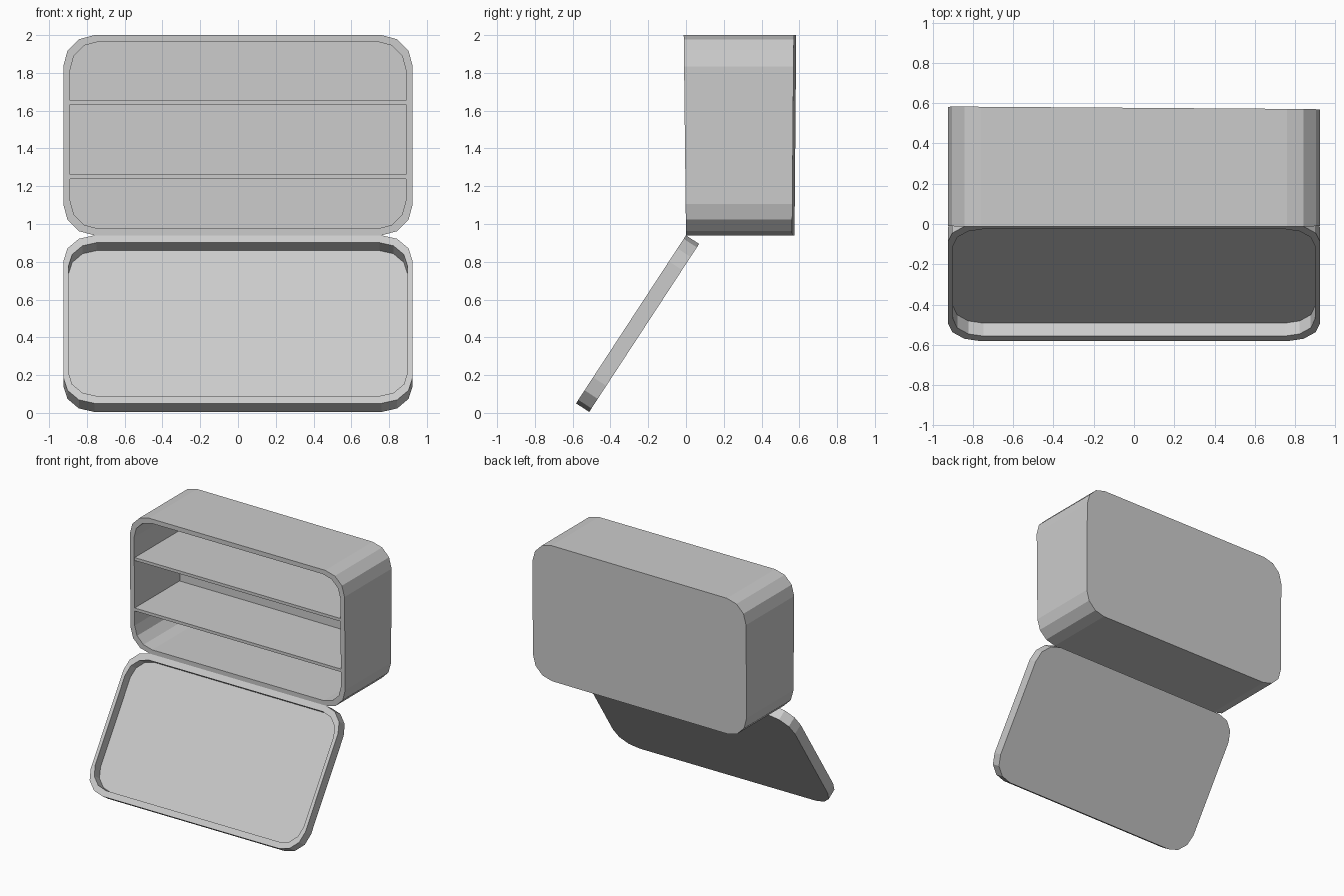
import bpy, bmesh, math
from mathutils import Matrix

if "Cube" in bpy.data.objects:
    bpy.data.objects.remove(bpy.data.objects["Cube"])


def rounded_rect(hw, z0, z1, r, y, steps=3):
    """Outline in the xz plane, corners cut into a few flat segments."""
    pts = []
    corners = [(hw - r, z1 - r), (-hw + r, z1 - r), (-hw + r, z0 + r), (hw - r, z0 + r)]
    for i, (cx, cz) in enumerate(corners):
        for k in range(steps + 1):
            a = math.pi / 2 * (i + k / steps)
            pts.append((cx + r * math.cos(a), y, cz + r * math.sin(a)))
    return pts


def finish(name, bm):
    bmesh.ops.recalc_face_normals(bm, faces=bm.faces)
    me = bpy.data.meshes.new(name)
    bm.to_mesh(me)
    bm.free()
    ob = bpy.data.objects.new(name, me)
    bpy.context.collection.objects.link(ob)
    return ob


def tray(name, hw, z0, z1, r, rim_x, rim_z, r_in, depth, floor):
    """Shallow or deep rounded tray, open towards -y."""
    bm = bmesh.new()
    inner = (hw - rim_x, z0 + rim_z, z1 - rim_z, r_in)
    loops = [[bm.verts.new(p) for p in rounded_rect(*args)] for args in (
        (hw, z0, z1, r, depth), (hw, z0, z1, r, 0),
        (*inner, 0), (*inner, floor))]
    for a, b in zip(loops, loops[1:]):
        n = len(a)
        for i in range(n):
            j = (i + 1) % n
            bm.faces.new((a[i], a[j], b[j], b[i]))
    bm.faces.new(loops[0])
    bm.faces.new(loops[-1])
    return finish(name, bm)


# Cabinet body with a slight hand-made taper front and back
HINGE_Z = 0.94
body = tray("cabinet_body", 0.925, HINGE_Z, 2.0, 0.165, 0.036, 0.035, 0.15, 0.568, 0.545)
for v in body.data.vertices:
    t = (v.co.z - HINGE_Z) / 1.06
    if v.co.y < 0.1:
        v.co.y -= 0.012 * t
    else:
        v.co.y += 0.009 * t - 0.007 * v.co.x

# Two shelves inside
for label, z in (("lower", 1.25), ("upper", 1.643)):
    bm = bmesh.new()
    bmesh.ops.create_cube(bm, size=1)
    bmesh.ops.transform(bm, verts=bm.verts, matrix=Matrix.Translation((0, 0.274, z))
                        @ Matrix.Diagonal((1.78, 0.552, 0.023, 1)))
    finish(label + "_shelf", bm)

# Door hinged at the bottom front edge, hanging open
door = tray("door", 0.925, -1.063, 0, 0.165, 0.027, 0.046, 0.15, 0.083, 0.077)
door.data.transform(Matrix.Translation((0, 0, HINGE_Z))
                    @ Matrix.Rotation(math.radians(-33.2), 4, 'X'))
